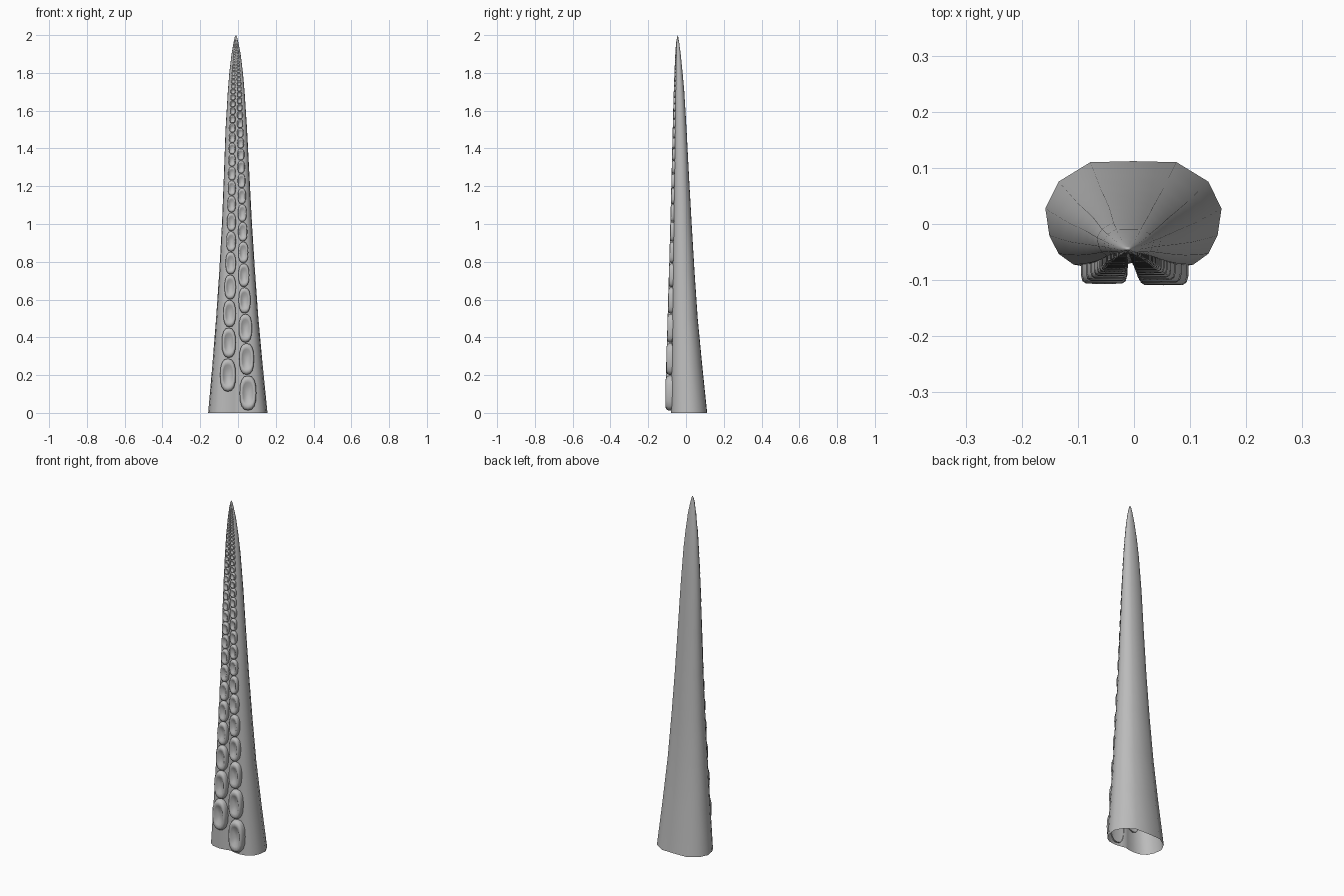
import bpy, bmesh, math

if "Cube" in bpy.data.objects:
    bpy.data.objects.remove(bpy.data.objects["Cube"])

grey = bpy.data.materials.new("grey")
grey.diffuse_color = (0.5, 0.5, 0.5, 1)
grey.use_nodes = True
grey.node_tree.nodes["Principled BSDF"].inputs["Base Color"].default_value = grey.diffuse_color

# Taper profile: z, left x, right x, front y, back y
PROFILE = [
    (0.00, -0.158, 0.156, -0.080, 0.112), (0.25, -0.136, 0.131, -0.078, 0.086),
    (0.50, -0.116, 0.108, -0.075, 0.062), (0.75, -0.099, 0.090, -0.071, 0.045),
    (1.00, -0.085, 0.074, -0.067, 0.030), (1.25, -0.075, 0.061, -0.063, 0.016),
    (1.50, -0.066, 0.048, -0.059, 0.003), (1.70, -0.054, 0.035, -0.056, -0.009),
    (1.80, -0.046, 0.026, -0.054, -0.018), (1.90, -0.034, 0.014, -0.052, -0.028),
    (1.96, -0.024, 0.002, -0.050, -0.036), (1.99, -0.017, -0.005, -0.047, -0.041),
]
TIP = (-0.011, -0.044, 2.0)

# Half cross-section from back to front: x from -1 to 1, y from 0 (front) to 1 (back)
HALF = [(0.49, 0.99), (0.85, 0.81), (1.0, 0.56), (0.955, 0.31),
        (0.85, 0.14), (0.68, 0.04), (0.40, 0.0), (0.13, 0.03)]
SECTION = [(0, 1)] + HALF + [(0, 0.06)] + [(-x, y) for x, y in reversed(HALF)]


def profile(z):
    z = max(0, min(z, PROFILE[-1][0]))
    for a, b in zip(PROFILE, PROFILE[1:]):
        if z <= b[0]:
            t = (z - a[0]) / (b[0] - a[0])
            return [p + (q - p) * t for p, q in zip(a, b)][1:]


def finish(bm, name):
    bmesh.ops.recalc_face_normals(bm, faces=bm.faces)
    mesh = bpy.data.meshes.new(name)
    bm.to_mesh(mesh)
    bm.free()
    mesh.materials.append(grey)
    mesh.shade_smooth()
    ob = bpy.data.objects.new(name, mesh)
    bpy.context.collection.objects.link(ob)


def loft(bm, rings, tip):
    """Bridge equal rings of points and close the last one to a tip."""
    rows = [[bm.verts.new(p) for p in ring] for ring in rings]
    n = len(rows[0])
    for a, b in zip(rows, rows[1:]):
        for i in range(n):
            bm.faces.new((a[i], a[(i + 1) % n], b[(i + 1) % n], b[i]))
    end = bm.verts.new(tip)
    for i in range(n):
        bm.faces.new((rows[-1][i], rows[-1][(i + 1) % n], end))


# Tapered arm, open at the bottom
bm = bmesh.new()
rings = []
for z, left, right, front, back in PROFILE:
    cx, half = (left + right) / 2, (right - left) / 2
    rings.append([(cx + half * x, front + (back - front) * y, z) for x, y in SECTION])
loft(bm, rings, TIP)
finish(bm, "arm")

# Dished suckers: radius and outward height of each ring
CUP = [(1.0, -0.35), (1.0, 0.45), (0.93, 0.85), (0.78, 1.0), (0.62, 0.85), (0.42, 0.5)]


def add_sucker(bm, side, z, length):
    left, right, _, _ = profile(z)
    cx, half = (left + right) / 2, (right - left) / 2
    x0 = cx + side * half * 0.37
    rx, rz = half * 0.30, length / 2
    h = 0.2 * half

    def point(r, up, a):
        c, s = math.cos(a), math.sin(a)
        px = math.copysign(abs(c) ** 0.8, c) * r * rx
        pz = z + math.copysign(abs(s) ** 0.8, s) * r * rz
        return (x0 + px, profile(pz)[2] - up * h, pz)

    rings = [[point(r, up, 2 * math.pi * i / 16) for i in range(16)] for r, up in CUP]
    loft(bm, rings, point(0, 0.4, 0))


# Two staggered columns, shrinking towards the tip
for name, side, z in (("left_suckers", -1, 0.20), ("right_suckers", 1, 0.105)):
    bm = bmesh.new()
    while z < 1.975:
        step = max(0.2 - 0.1 * z, 0.014)
        add_sucker(bm, side, z, step * 0.97)
        z += step * 0.95
    finish(bm, name)
